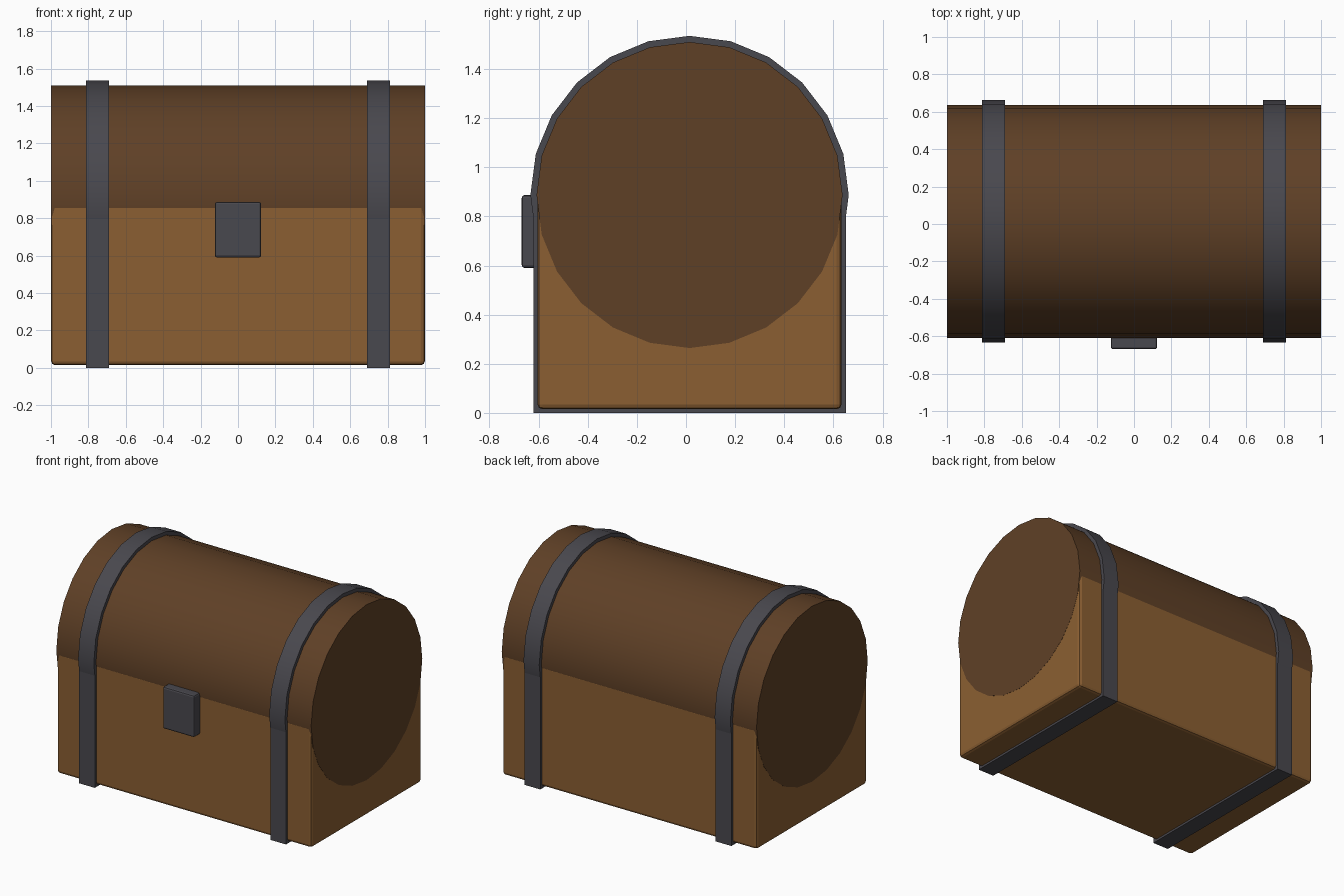
import bpy, math

if "Cube" in bpy.data.objects:
    bpy.data.objects.remove(bpy.data.objects["Cube"])

def lin(c):
    c /= 255
    return c / 12.92 if c <= 0.04045 else ((c + 0.055) / 1.055) ** 2.4

def material(name, r, g, b):
    m = bpy.data.materials.new(name)
    m.diffuse_color = (lin(r), lin(g), lin(b), 1)
    m.use_nodes = True
    m.node_tree.nodes["Principled BSDF"].inputs["Base Color"].default_value = m.diffuse_color
    return m

wood = material("light wood", 139, 95, 50)
dark_wood = material("dark wood", 95, 64, 38)
iron = material("dark iron", 73, 72, 78)

CY, CZ = 0.0145, 0.887   # axis of the barrel lid

def box(name, lo, hi, mat, bevel=0):
    bpy.ops.mesh.primitive_cube_add(size=1, location=[(a + b) / 2 for a, b in zip(lo, hi)])
    ob = bpy.context.object
    ob.name = name
    ob.scale = [b - a for a, b in zip(lo, hi)]
    bpy.ops.object.transform_apply(location=False, rotation=False, scale=True)
    ob.data.materials.append(mat)
    if bevel:
        mod = ob.modifiers.new("rounded edges", 'BEVEL')
        mod.width = bevel
        mod.segments = 2
    return ob

def barrel(name, x, radius, length, mat):
    bpy.ops.mesh.primitive_cylinder_add(vertices=24, radius=radius, depth=length,
                                        location=(x, CY, CZ), rotation=(0, math.pi / 2, 0))
    ob = bpy.context.object
    ob.name = name
    bpy.ops.object.transform_apply(location=False, rotation=True, scale=False)
    ob.data.materials.append(mat)
    bpy.ops.object.shade_smooth_by_angle(angle=math.radians(30))
    return ob

# chest body and rounded lid (lid ends sit just proud of the body ends)
box("chest_body", (-0.999, CY - 0.619, 0.015), (0.999, CY + 0.619, 0.875), wood, 0.02)
barrel("lid", 0, 0.623, 2.0, dark_wood)

# iron straps around body and lid
for side, x in (("left", -0.75), ("right", 0.75)):
    box(side + "_body_strap", (x - 0.0615, CY - 0.636, 0), (x + 0.0615, CY + 0.636, CZ), iron)
    barrel(side + "_lid_strap", x, 0.648, 0.123, iron)

# lock plate on the front
box("lock", (-0.124, -0.669, 0.59), (0.124, -0.57, 0.887), iron, 0.012)
